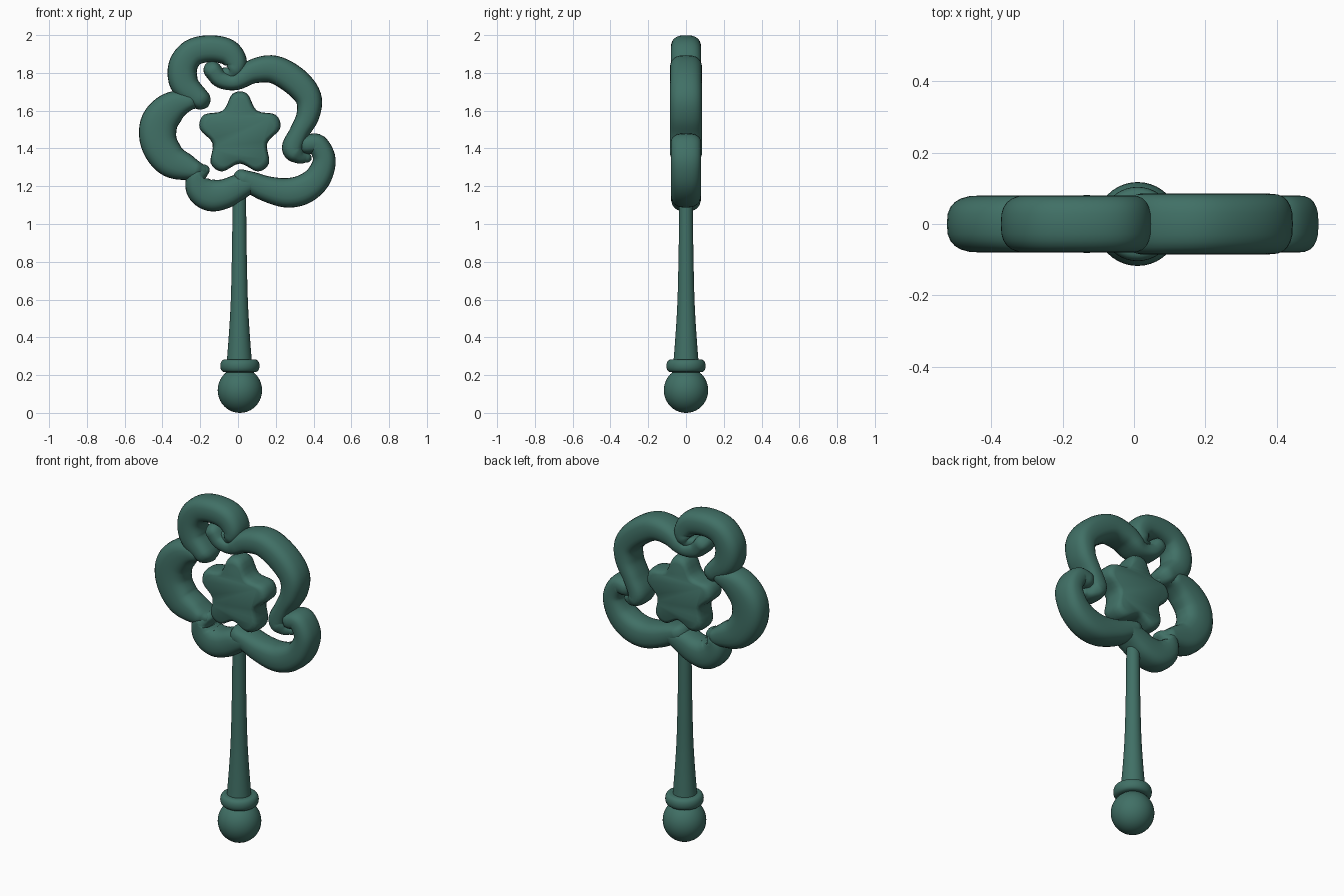
import bpy, bmesh, math
from mathutils import Vector

if "Cube" in bpy.data.objects:
    bpy.data.objects.remove(bpy.data.objects["Cube"])

green = bpy.data.materials.new("dark teal green")
green.diffuse_color = (0.052, 0.162, 0.132, 1)
green.use_nodes = True
green.node_tree.nodes["Principled BSDF"].inputs["Base Color"].default_value = green.diffuse_color


def finish(bm, name, angle=50):
    bmesh.ops.recalc_face_normals(bm, faces=bm.faces)
    me = bpy.data.meshes.new(name)
    bm.to_mesh(me)
    bm.free()
    ob = bpy.data.objects.new(name, me)
    bpy.context.collection.objects.link(ob)
    me.materials.append(green)
    bpy.ops.object.select_all(action='DESELECT')
    ob.select_set(True)
    bpy.context.view_layer.objects.active = ob
    bpy.ops.object.shade_smooth_by_angle(angle=math.radians(angle))
    return ob


def skin(bm, rings):
    loops = [[bm.verts.new(p) for p in r] for r in rings]
    n = len(loops[0])
    for a, b in zip(loops, loops[1:]):
        for i in range(n):
            j = (i + 1) % n
            bm.faces.new((a[i], a[j], b[j], b[i]))
    bm.faces.new(loops[0][::-1])
    bm.faces.new(loops[-1])


def spline(pts, closed=False, steps=6):
    """Catmull-Rom through the points."""
    v = [Vector(p) for p in pts]
    v = [v[-1]] + v + v[:2] if closed else [2 * v[0] - v[1]] + v + [2 * v[-1] - v[-2]]
    out = []
    for a, b, c, d in zip(v, v[1:], v[2:], v[3:]):
        for k in range(steps):
            t = k / steps
            out.append(0.5 * (2 * b + (c - a) * t + (2 * a - 5 * b + 4 * c - d) * t ** 2
                              + (3 * b - a - 3 * c + d) * t ** 3))
    if not closed:
        out.append(v[-2])
    return out


def cloud_arc(name, pts, depth=0.08, n=24):
    """Sweep a rounded-square section along (x, z, half width) points."""
    p = spline(pts)
    stations = []
    for i, q in enumerate(p):
        d = p[min(i + 1, len(p) - 1)] - p[max(i - 1, 0)]
        stations.append((q.x, q.y, q.z, Vector((d.x, d.y)).normalized(), 1.0))
    first, last = stations[0], stations[-1]
    angles = [math.radians(a) for a in (22, 45, 65, 80)]
    cap = lambda s, a, sg: (s[0] + sg * s[3].x * s[2] * math.sin(a),
                            s[1] + sg * s[3].y * s[2] * math.sin(a), s[2], s[3], math.cos(a))
    stations = ([cap(first, a, -1) for a in reversed(angles)] + stations
                + [cap(last, a, 1) for a in angles])
    rings = []
    for x, z, r, t, s in stations:
        dy = min(depth, r * 1.7) * s
        ring = []
        for k in range(n):
            c, si = math.cos(2 * math.pi * k / n), math.sin(2 * math.pi * k / n)
            u = math.copysign(abs(c) ** 0.75, c) * r * s
            w = math.copysign(abs(si) ** 0.75, si) * dy
            ring.append((x - t.y * u, w, z + t.x * u))
        rings.append(ring)
    bm = bmesh.new()
    skin(bm, rings)
    finish(bm, name, 60)


def lathe(name, profile, n=40, cx=0.01):
    bm = bmesh.new()
    skin(bm, [[(cx + r * math.cos(2 * math.pi * k / n), r * math.sin(2 * math.pi * k / n), z)
               for k in range(n)] for r, z in profile])
    return finish(bm, name)


# handle: ball end, collar, flared shaft
lathe("ball_end", [(0.117 * math.sin(math.pi * k / 20) + 0.0005, 0.12 - 0.12 * math.cos(math.pi * k / 20))
                   for k in range(21)])
lathe("collar", [(0.074 + 0.03 * math.copysign(abs(math.sin(a)) ** 0.7, math.sin(a)), 0.249 - 0.034 * math.cos(a))
                 for a in [math.pi * k / 10 for k in range(11)]])
lathe("shaft", [(p.x, p.y) for p in spline([(0.069, 0.25), (0.064, 0.3), (0.053, 0.45), (0.045, 0.6),
                                            (0.040, 0.8), (0.037, 1.0), (0.036, 1.2)])], cx=0.007)

# cloud frame: five swirling lobes
cloud_arc("top_left_lobe", [
    (-0.20, 1.66, .055), (-0.28, 1.735, .075), (-0.293, 1.83, .077), (-0.243, 1.905, .073),
    (-0.15, 1.928, .071), (-0.055, 1.91, .069), (-0.01, 1.85, .058), (-0.035, 1.80, .04), (-0.075, 1.80, .028)])
cloud_arc("upper_right_lobe", [
    (-0.135, 1.815, .048), (-0.09, 1.765, .046), (-0.01, 1.755, .046), (0.08, 1.807, .064),
    (0.19, 1.818, .074), (0.303, 1.755, .076), (0.372, 1.67, .07), (0.37, 1.575, .061),
    (0.325, 1.485, .053), (0.29, 1.40, .058), (0.325, 1.36, .042), (0.365, 1.35, .025)], 0.085)
cloud_arc("lower_right_lobe", [
    (0.365, 1.42, .05), (0.42, 1.42, .056), (0.457, 1.34, .06), (0.423, 1.245, .07),
    (0.35, 1.185, .078), (0.26, 1.165, .078), (0.155, 1.185, .068), (0.07, 1.22, .058), (0.02, 1.245, .045)])
cloud_arc("lower_left_lobe", [
    (0.09, 1.225, .045), (0.01, 1.197, .068), (-0.07, 1.16, .078), (-0.145, 1.153, .085),
    (-0.2, 1.19, .078), (-0.215, 1.25, .055), (-0.18, 1.285, .03)])
cloud_arc("left_lobe", [
    (-0.19, 1.28, .035), (-0.265, 1.298, .068), (-0.36, 1.34, .09), (-0.42, 1.435, .097),
    (-0.415, 1.54, .098), (-0.345, 1.62, .083), (-0.255, 1.65, .05), (-0.175, 1.635, .022)])

# star with soft points and rolled edges
star = []
for k in range(5):
    a = math.radians(90 - 72 * k)
    for da, r in ((10, 0.205), (-10, 0.205), (-36, 0.145)):
        b = a + math.radians(da)
        star.append((0.01 + r * math.cos(b) * 1.05, 1.475 + r * math.sin(b) * 1.07))
outline = spline(star, True, 4)
mid = Vector((0.01, 1.475))
bm = bmesh.new()
rings = []
for s, y in ((.84, -.07), (.93, -.062), (.98, -.045), (1, -.02), (1, .02), (.98, .045), (.93, .062), (.84, .07)):
    rings.append([(mid.x + (q.x - mid.x) * s, y, mid.y + (q.y - mid.y) * s) for q in outline])
skin(bm, rings)
finish(bm, "star")
